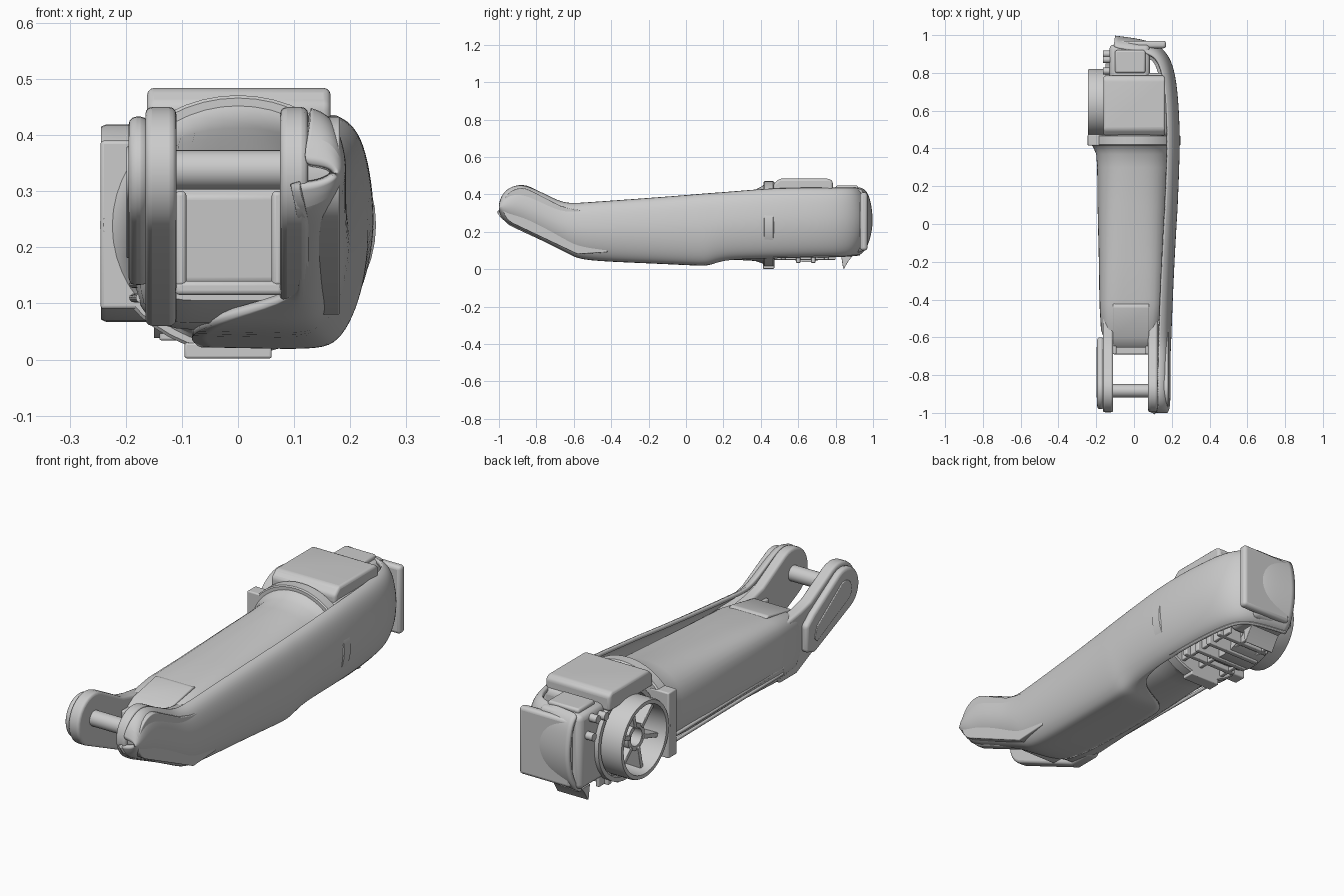
import bpy, bmesh
from math import sin, cos, pi, radians
from mathutils import Vector

if "Cube" in bpy.data.objects:
    bpy.data.objects.remove(bpy.data.objects["Cube"])


def finish(name, bm, bevel=0.0, segs=3, recalc=True):
    if recalc:
        bmesh.ops.recalc_face_normals(bm, faces=bm.faces)
    me = bpy.data.meshes.new(name)
    bm.to_mesh(me)
    bm.free()
    ob = bpy.data.objects.new(name, me)
    bpy.context.collection.objects.link(ob)
    if bevel:
        m = ob.modifiers.new("Bevel", 'BEVEL')
        m.width, m.segments, m.limit_method = bevel, segs, 'ANGLE'
    bpy.ops.object.select_all(action='DESELECT')
    ob.select_set(True)
    bpy.context.view_layer.objects.active = ob
    bpy.ops.object.shade_smooth_by_angle(angle=radians(35))
    return ob


def box(name, x, y, z, bevel=0.01):
    bm = bmesh.new()
    bmesh.ops.create_cube(bm, size=1)
    for v in bm.verts:
        v.co = [r[0] + (c + .5) * (r[1] - r[0]) for c, r in zip(v.co, (x, y, z))]
    return finish(name, bm, bevel)


def extrude_x(name, pts, x0, x1, bevel=0.01):
    """Solid from a (y, z) outline between two x values."""
    bm = bmesh.new()
    f = bm.faces.new([bm.verts.new((x0, y, z)) for y, z in pts])
    new = bmesh.ops.extrude_face_region(bm, geom=[f])['geom']
    bmesh.ops.translate(bm, vec=(x1 - x0, 0, 0), verts=[g for g in new if isinstance(g, bmesh.types.BMVert)])
    return finish(name, bm, bevel)


def loft(name, sections, n=48, closed=False):
    """Superellipse sections (y, cx, cz, rx, rz, power) joined along y."""
    bm = bmesh.new()
    rings = []
    for y, cx, cz, rx, rz, p in sections:
        ring = []
        for i in range(n):
            c, s = cos(2 * pi * i / n), sin(2 * pi * i / n)
            k = (abs(c) ** p + abs(s) ** p) ** (-1 / p)
            ring.append(bm.verts.new((cx + rx * c * k, y, cz + rz * s * k)))
        rings.append(ring)
    pairs = list(zip(rings, rings[1:])) + ([(rings[-1], rings[0])] if closed else [])
    for a, b in pairs:
        for i in range(n):
            bm.faces.new((a[i], a[(i + 1) % n], b[(i + 1) % n], b[i]))
    if not closed:
        bm.faces.new(rings[0])
        bm.faces.new(rings[-1])
    return finish(name, bm)


def turned_x(name, cy, cz, prof, n=48, closed=True):
    """Revolve (x, radius) profile around an axis parallel to x."""
    bm = bmesh.new()
    rings = [[bm.verts.new((x, cy + r * cos(2 * pi * i / n), cz + r * sin(2 * pi * i / n)))
              for i in range(n)] for x, r in prof]
    for a, b in list(zip(rings, rings[1:])) + ([(rings[-1], rings[0])] if closed else []):
        for i in range(n):
            bm.faces.new((a[i], a[(i + 1) % n], b[(i + 1) % n], b[i]))
    if not closed:
        bm.faces.new(rings[0])
        bm.faces.new(rings[-1])
    return finish(name, bm)


# outer cover: plan path (x, y), top z, bottom z, wrap under
stations = [
    (.180, -1.0, .35, .31, .07), (.190, -.985, .40, .265, .07), (.195, -.945, .437, .237, .07),
    (.195, -.895, .452, .213, .07), (.195, -.84, .443, .188, .07), (.195, -.75, .40, .142, .07),
    (.197, -.67, .36, .103, .09), (.200, -.61, .352, .07, .22), (.202, -.55, .356, .044, .28),
    (.214, -.25, .377, .032, .30), (.228, .0, .396, .02, .30), (.234, .09, .404, .016, .30),
    (.235, .13, .407, .022, .27), (.238, .19, .411, .045, .12), (.242, .30, .42, .053, .09),
    (.246, .45, .432, .056, .085), (.240, .62, .436, .06, .08), (.226, .77, .436, .062, .08),
    (.200, .87, .436, .064, .08), (.150, .94, .436, .066, .08), (.070, .975, .436, .068, .075),
    (-.02, .99, .436, .07, .06), (-.10, 1.0, .436, .07, .05)]
curve = [(0, .065), (.03, .042), (.12, .02), (.3, .006), (.5, 0), (.7, .01), (.86, .03), (.96, .055), (1, .085)]
bm = bmesh.new()
grid = []
for i, (x, y, zt, zb, wrap) in enumerate(stations):
    a, b = stations[max(i - 1, 0)], stations[min(i + 1, len(stations) - 1)]
    t = Vector((b[0] - a[0], b[1] - a[1])).normalized()
    if i < 8:
        t = Vector((0, 1))
    row = [(d, zt + (zb - zt) * s) for s, d in curve]
    row += [(max(.087, .085 + (wrap - .085) * k), zb + .004 * k) for k in (.5, 1)]
    grid.append([bm.verts.new((x - t.y * d, y + t.x * d, z)) for d, z in row])
for a, b in zip(grid, grid[1:]):
    for j in range(len(a) - 1):
        bm.faces.new((a[j], a[j + 1], b[j + 1], b[j]))
cover = finish("outer_cover", bm, recalc=False)
m = cover.modifiers.new("Smooth", 'SUBSURF')
m.levels = m.render_levels = 2
m = cover.modifiers.new("Thickness", 'SOLIDIFY')
m.thickness, m.offset = .018, -1
# pointed lip at the rear lower corner of the cover
extrude_x("cover_lip", [(.83, .07), (.89, .07), (.87, .045), (.845, .003), (.84, .003)], -.095, .06, .002)

# main arm tube, flaring into the rear flange
loft("arm_tube", [
    (-.62, -.02, .205, .135, .10, 5), (-.56, -.02, .20, .155, .135, 5), (-.42, -.015, .205, .168, .152, 4.5),
    (-.2, -.01, .212, .176, .158, 3.6), (.1, -.005, .222, .188, .172, 2.8), (.3, 0, .23, .195, .182, 2.4),
    (.37, 0, .234, .2, .19, 2.2), (.41, 0, .238, .218, .208, 2), (.42, 0, .238, .23, .22, 2)])
loft("rear_flange", [(.415, 0, .24, .24, .226, 2), (.42, 0, .24, .246, .231, 2),
                     (.465, 0, .24, .246, .231, 2), (.472, 0, .24, .24, .226, 2)])
box("flange_foot", (-.095, .06), (.412, .472), (.002, .03), .004)
box("flange_side_tab", (-.245, -.15), (.415, .475), (.09, .39), .006)
# shallow side rails along the left of the tube
for k, z in enumerate((.11, .135)):
    loft(f"side_rail_{k + 1}", [(-.45, -.176, z, .006, .008, 2), (.38, -.186, z, .008, .008, 2)], 12)

# front fork
arc = [(-.88 + .117 * cos(radians(a)), .333 + .117 * sin(radians(a))) for a in range(63, 244, 12)]
fork = arc + [(-.57, .06), (-.45, .06), (-.42, .09), (-.42, .31), (-.60, .335), (-.67, .352)]
extrude_x("left_prong", fork, -.165, -.11, .012)
extrude_x("right_prong", fork, .075, .125, .012)
inner = [(-.88 + .1 * cos(radians(a)), .333 + .1 * sin(radians(a))) for a in range(63, 244, 12)]
extrude_x("right_prong_core", inner + [(-.58, .08), (-.42, .09), (-.42, .3), (-.6, .32), (-.67, .338)],
          .12, .182, .004)
pad = inner + [(-.66, .13), (-.60, .15), (-.60, .27), (-.65, .31)]
extrude_x("left_prong_pad", pad, -.195, -.16, .014)
slot = [(-.87 + .05 * cos(radians(a)), .33 + .05 * sin(radians(a))) for a in range(63, 244, 12)]
extrude_x("left_prong_inset", slot + [(-.67, .18), (-.65, .2), (-.67, .25)], -.199, -.19, .003)
turned_x("fork_pin", -.883, .338, [(-.115, .035), (.08, .035)], 32, False)
# bridge between the prongs, with a rounded front frame
extrude_x("fork_bridge", [(-.645, .14), (-.655, .29), (-.64, .305), (-.60, .33), (-.44, .362), (-.42, .355),
                          (-.42, .1), (-.6, .1)], -.112, .08, .006)
box("bridge_sill", (-.112, .08), (-.69, -.6), (.115, .14), .008)
for k, x in enumerate((-.112, .06)):
    box(f"bridge_post_{k + 1}", (x, x + .02), (-.69, -.6), (.13, .30), .008)

# rear joint housing
C = (.645, .243)
extrude_x("joint_cap", [(.468, .40), (.468, .455), (.50, .484), (.765, .484), (.785, .47), (.785, .40)],
          -.162, .165, .014)
box("joint_block", (-.11, .18), (.46, .80), (.16, .435), .03)
box("rear_block", (-.13, .085), (.76, .95), (.09, .43), .025)
box("rear_block_cap", (-.10, .06), (.80, .92), (.42, .447), .01)
for k, (y, z) in enumerate(((.81, .39), (.87, .40), (.90, .33))):
    turned_x(f"rear_bolt_{k + 1}", y, z, [(-.165, .018), (-.12, .018)], 16, False)
box("rear_inner_plate", (-.09, .17), (.93, .97), (.10, .41), .015)

# open drum on the left with hub and spokes
turned_x("drum_ring", *C, [(-.244, .172), (-.244, .155), (-.12, .15), (-.09, .15), (-.09, .176), (-.235, .176)])
turned_x("drum_back", *C, [(-.13, .155), (.18, .155), (.20, .13)], 48, False)
turned_x("drum_hub", *C, [(-.2, .06), (-.2, .04), (-.12, .04), (-.12, .06)], 32)
for k in range(6):
    a = pi / 3 * k + .3
    u, w = Vector((cos(a), sin(a))), Vector((-sin(a), cos(a)))
    c = Vector(C)
    pts = [c + u * r + w * s for r, s in ((.05, -.01), (.16, -.01), (.16, .01), (.05, .01))]
    extrude_x(f"drum_spoke_{k + 1}", [tuple(p) for p in pts], -.205, -.12, .003)
# ribbed underside
turned_x("lower_ring", *C, [(-.15, .205), (-.15, .185), (.02, .185), (.02, .205)])
for k, y in enumerate((.52, .60, .68, .75)):
    box(f"under_rib_{k + 1}", (-.14, .14), (y - .012, y + .012), (.034 if 0 < k < 3 else .05, .18), .004)
for k, x in enumerate((-.12, .0, .1)):
    box(f"under_web_{k + 1}", (x, x + .018), (.47, .80), (.05, .2), .004)
